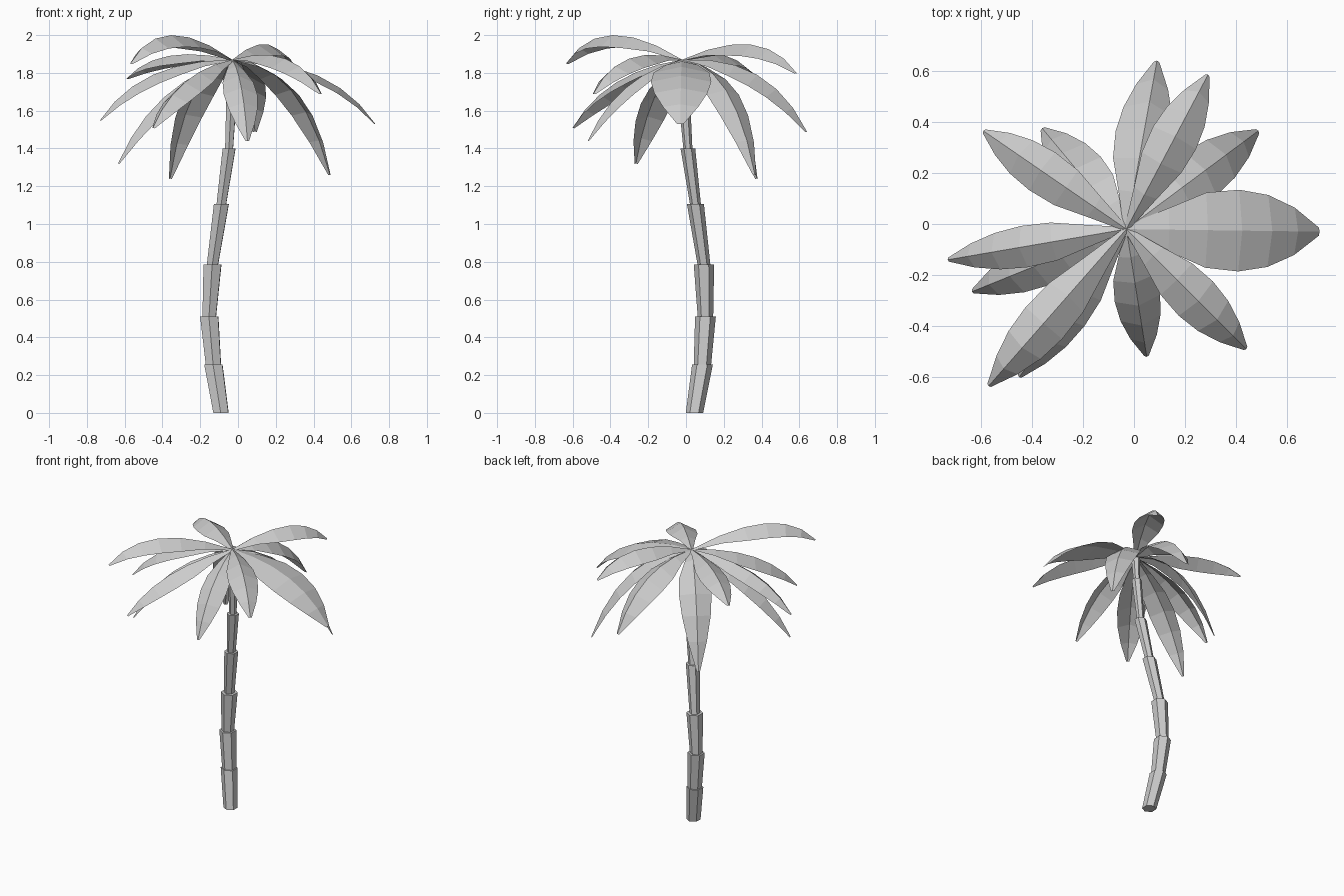
import bpy, math
from mathutils import Vector

if "Cube" in bpy.data.objects:
    bpy.data.objects.remove(bpy.data.objects["Cube"])


def make(name, verts, faces):
    mesh = bpy.data.meshes.new(name)
    mesh.from_pydata(verts, [], faces)
    mesh.update()
    obj = bpy.data.objects.new(name, mesh)
    bpy.context.collection.objects.link(obj)
    return obj


# Trunk: stacked six-sided segments, each flaring towards its top
path = [(-.09, .045, 0), (-.13, .087, .255), (-.152, .103, .51), (-.135, .095, .785),
        (-.088, .05, 1.105), (-.047, .01, 1.40), (-.033, -.012, 1.70), (-.03, -.02, 1.86)]
radii = [(.046, .055), (.046, .055), (.041, .054), (.034, .045), (.029, .039), (.024, .032), (.022, .028)]
for i, (r0, r1) in enumerate(radii):
    verts = []
    for c, r in ((path[i], r0), (path[i + 1], r1)):
        for k in range(6):
            a = math.radians(28 + 60 * k)
            verts.append((c[0] + r * math.cos(a), c[1] + r * math.sin(a), c[2]))
    sides = [(k, (k + 1) % 6, 6 + (k + 1) % 6, 6 + k) for k in range(6)]
    make(f"trunk_segment_{i + 1}", verts,
         sides + [(5, 4, 3, 2, 1, 0), (6, 7, 8, 9, 10, 11)])

# Fronds: folded leaves along an arching curve that droops at the tip
ROOT = Vector((-.03, -.02, 1.87))
PROFILE = [.1, .53, .92, 1, .88, .58, .1]


def frond(name, tip, mid_z, width, fold):
    tip = Vector(tip)
    flat = Vector((tip.x - ROOT.x, tip.y - ROOT.y, 0))
    ctrl = ROOT + flat * .7
    ctrl.z = 2 * mid_z - (ROOT.z + tip.z) / 2
    side = Vector((0, 0, 1)).cross(flat).normalized()
    n = len(PROFILE)
    verts, faces = [], []
    for i, w in enumerate(PROFILE):
        t = i / (n - 1)
        p = ROOT * (1 - t) ** 2 + ctrl * 2 * t * (1 - t) + tip * t * t
        tangent = (ctrl - ROOT) * (1 - t) + (tip - ctrl) * t
        up = tangent.cross(side).normalized()
        h = w * width
        verts += [p + side * h - up * h * fold, p, p - side * h - up * h * fold]
    for i in range(n - 1):
        a = 3 * i
        faces += [(a, a + 1, a + 4, a + 3), (a + 1, a + 2, a + 5, a + 4)]
    make(name, verts, faces)


# tip position, ridge height at mid length, half width, fold depth
fronds = [
    ((.09, .64, 1.49), 1.79, .11, .6),
    ((.29, .585, 1.80), 1.95, .095, .65),
    ((.487, .365, 1.26), 1.71, .105, .35),
    ((.727, -.03, 1.53), 1.785, .16, .22),
    ((.44, -.49, 1.69), 1.875, .095, .55),
    ((.05, -.52, 1.44), 1.72, .09, .5),
    ((-.57, -.635, 1.85), 2.0, .095, .65),
    ((-.45, -.60, 1.51), 1.75, .09, .65),
    ((-.635, -.265, 1.32), 1.67, .09, .5),
    ((-.73, -.14, 1.55), 1.79, .082, .6),
    ((-.59, .365, 1.77), 1.89, .09, .6),
    ((-.36, .375, 1.24), 1.70, .105, .35),
]
for i, f in enumerate(fronds):
    frond(f"frond_{i + 1}", *f)
